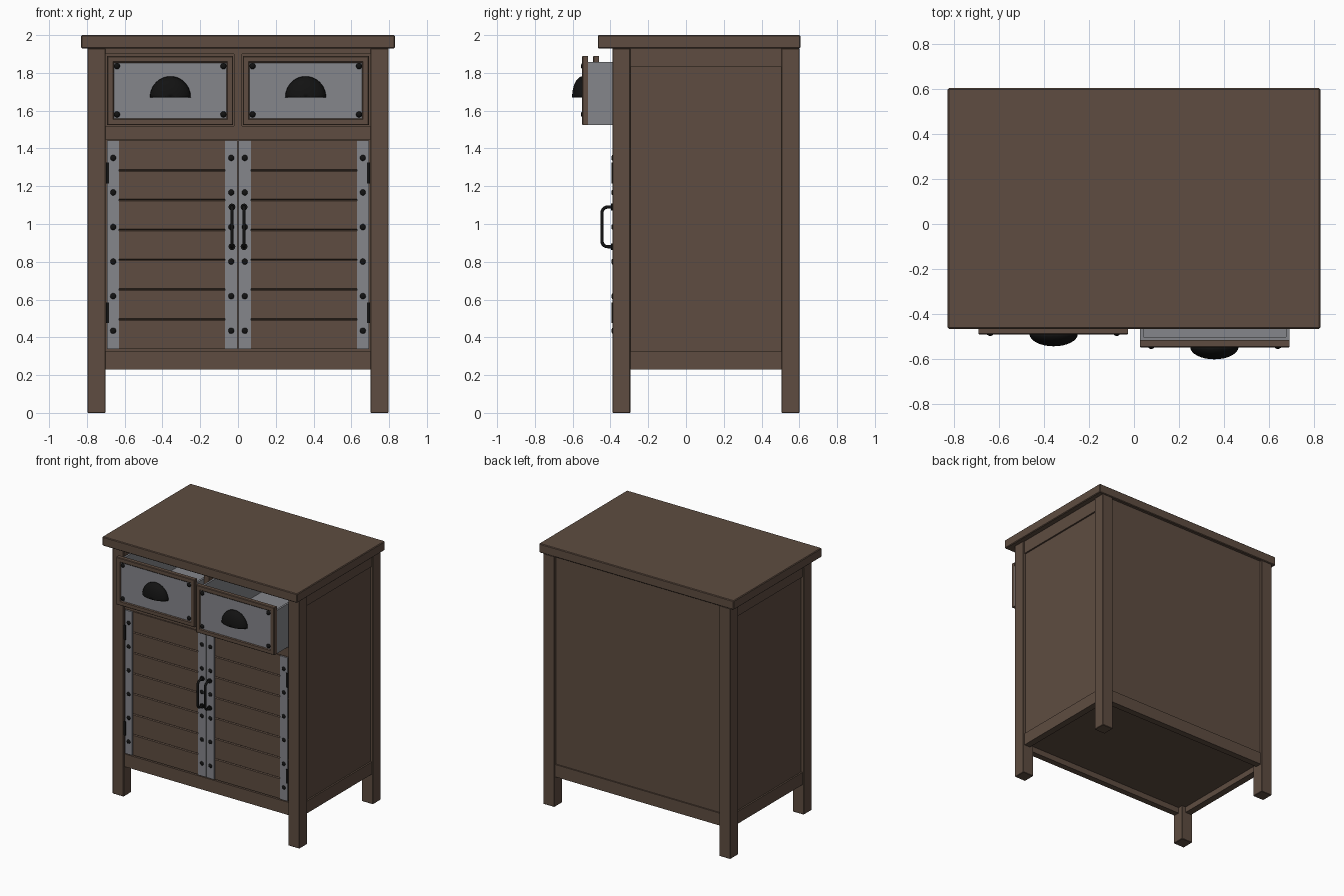
import bpy, bmesh, math
from mathutils import Matrix

if "Cube" in bpy.data.objects:
    bpy.data.objects.remove(bpy.data.objects["Cube"])


def material(name, rgb):
    m = bpy.data.materials.new(name)
    m.diffuse_color = (*rgb, 1)
    m.use_nodes = True
    m.node_tree.nodes["Principled BSDF"].inputs["Base Color"].default_value = m.diffuse_color
    return m


WOOD = material("brown wood", (0.112, 0.073, 0.052))
METAL = material("grey metal", (0.235, 0.24, 0.26))
BLACK = material("black iron", (0.006, 0.006, 0.006))


def finish(name, bm, mat, smooth=False):
    bmesh.ops.recalc_face_normals(bm, faces=bm.faces)
    me = bpy.data.meshes.new(name)
    bm.to_mesh(me)
    bm.free()
    me.materials.append(mat)
    ob = bpy.data.objects.new(name, me)
    bpy.context.collection.objects.link(ob)
    if smooth:
        bpy.context.view_layer.objects.active = ob
        ob.select_set(True)
        bpy.ops.object.shade_smooth_by_angle(angle=math.radians(40))
        ob.select_set(False)
    return ob


def box(name, x, y, z, mat=WOOD, bevel=0.0):
    """Box from (min, max) ranges."""
    bm = bmesh.new()
    bmesh.ops.create_cube(bm, size=1)
    for v in bm.verts:
        v.co = [(a + b) / 2 + c * abs(b - a) for (a, b), c in zip((x, y, z), v.co)]
    if bevel:
        bmesh.ops.bevel(bm, geom=bm.edges[:], offset=bevel, segments=1, affect='EDGES')
    return finish(name, bm, mat)


def span(s, a, b):
    """x range mirrored by side s."""
    return tuple(sorted((s * a, s * b)))


def bolts(name, points, y, r=0.016, h=0.012):
    """Domed bolt heads facing the front."""
    bm = bmesh.new()
    for x, z in points:
        geo = bmesh.ops.create_uvsphere(bm, u_segments=12, v_segments=8, radius=1)
        for v in geo["verts"]:
            v.co = (x + v.co.x * r, y + v.co.y * h, z + v.co.z * r)
    return finish(name, bm, BLACK, True)


def extrude_x(name, profile, x, mat):
    """Closed (y, z) profile extruded along x."""
    bm = bmesh.new()
    face = bm.faces.new([bm.verts.new((x[0], y, z)) for y, z in profile])
    ext = bmesh.ops.extrude_face_region(bm, geom=[face])
    bmesh.ops.translate(bm, vec=(x[1] - x[0], 0, 0),
                        verts=[g for g in ext["geom"] if isinstance(g, bmesh.types.BMVert)])
    return finish(name, bm, mat)


def frame(name, x, y, z, w):
    """Mitred rectangular frame whose front slopes slightly inward."""
    bm = bmesh.new()
    loops = []
    for inset, depth in ((0, y[1]), (0, y[0] + 0.004), (0.004, y[0]), (w - 0.006, y[0]),
                         (w, y[0] + 0.006), (w, y[1])):
        loops.append([bm.verts.new((px, depth, pz)) for px, pz in (
            (x[0] + inset, z[0] + inset), (x[1] - inset, z[0] + inset),
            (x[1] - inset, z[1] - inset), (x[0] + inset, z[1] - inset))])
    for a, b in zip(loops, loops[1:] + loops[:1]):
        for i in range(4):
            j = (i + 1) % 4
            bm.faces.new((a[i], a[j], b[j], b[i]))
    return finish(name, bm, WOOD)


def cup_pull(name, cx, y, z):
    """Quarter ellipsoid shell, open underneath."""
    bm = bmesh.new()
    n, m = 24, 8
    grid = []
    for j in range(m + 1):
        e = j / m * math.pi / 2
        grid.append([bm.verts.new((cx - 0.108 * math.cos(t) * math.cos(e),
                                   y - 0.056 * math.sin(e),
                                   z + 0.111 * math.sin(t) * math.cos(e)))
                     for t in [math.pi * i / n for i in range(n + 1)]])
    for a, b in zip(grid, grid[1:]):
        for i in range(n):
            bm.faces.new((a[i], a[i + 1], b[i + 1], b[i]))
    bmesh.ops.remove_doubles(bm, verts=bm.verts[:], dist=1e-5)
    ob = finish(name, bm, BLACK, True)
    mod = ob.modifiers.new("thickness", 'SOLIDIFY')
    mod.thickness = 0.006
    mod.offset = -1
    return ob


def bar_handle(name, x, y0, y1, z0, z1, r=0.009, corner=0.03):
    """Round bar bent into a pull, swept along a y-z path."""
    path = [(y0, z0)]
    for cz, start in ((z0 + corner, 0), (z1 - corner, 1)):
        for i in range(6):
            t = (start + i / 5) * math.pi / 2
            path.append((y1 + corner - corner * math.sin(t), cz - corner * math.cos(t)))
    path.append((y0, z1))
    bm = bmesh.new()
    rings = []
    for i, (py, pz) in enumerate(path):
        a, b = path[max(i - 1, 0)], path[min(i + 1, len(path) - 1)]
        dy, dz = b[0] - a[0], b[1] - a[1]
        l = math.hypot(dy, dz)
        rings.append([bm.verts.new((x + r * math.cos(t), py - dz / l * r * math.sin(t),
                                    pz + dy / l * r * math.sin(t)))
                      for t in [2 * math.pi * k / 10 for k in range(10)]])
    for a, b in zip(rings, rings[1:]):
        for k in range(10):
            bm.faces.new((a[k], a[(k + 1) % 10], b[(k + 1) % 10], b[k]))
    # round mounting discs
    for pz in (z0, z1):
        bmesh.ops.create_cone(bm, cap_ends=True, segments=16, radius1=0.018, radius2=0.018,
                              depth=0.01, matrix=Matrix.Translation((x, y0 - 0.002, pz))
                              @ Matrix.Rotation(math.pi / 2, 4, 'X'))
    return finish(name, bm, BLACK, True)


# Carcass
box("table_top", (-0.83, 0.83), (-0.467, 0.605), (1.93, 2.0), bevel=0.005)
for s, side in ((-1, "left"), (1, "right")):
    for label, y in (("front", (-0.39, -0.295)), ("back", (0.505, 0.6))):
        box(f"{side}_{label}_leg", span(s, 0.702, 0.797), y, (0, 1.93), bevel=0.003)
    box(f"{side}_panel", span(s, 0.745, 0.775), (-0.3, 0.51), (0.3, 1.9))
    for label, z in (("bottom", (0.23, 0.325)), ("top", (1.83, 1.93))):
        box(f"{side}_{label}_rail", span(s, 0.735, 0.787), (-0.3, 0.51), z)
box("back_panel", (-0.71, 0.71), (0.55, 0.58), (0.3, 1.93))
box("back_bottom_rail", (-0.71, 0.71), (0.54, 0.59), (0.23, 0.325))
box("bottom_board", (-0.74, 0.74), (-0.35, 0.56), (0.275, 0.31))
box("front_bottom_rail", (-0.71, 0.71), (-0.382, -0.335), (0.23, 0.328))
box("front_middle_rail", (-0.71, 0.71), (-0.382, -0.31), (1.447, 1.52))
box("front_top_rail", (-0.71, 0.71), (-0.382, -0.32), (1.9, 1.93))
box("drawer_divider", (-0.022, 0.022), (-0.382, -0.32), (1.52, 1.9))
box("drawer_shelf", (-0.74, 0.74), (-0.32, 0.55), (1.49, 1.515))

# Doors with grooved planks, metal straps, bolts, hinges and handles
Z0, Z1, PLANKS = 0.337, 1.442, 7
for s, side in ((-1, "left"), (1, "right")):
    prof = [(-0.34, Z1), (-0.34, Z0), (-0.381, Z0)]
    step = (Z1 - Z0) / PLANKS
    for i in range(1, PLANKS):
        z = Z0 + i * step
        prof += [(-0.381, z - 0.005), (-0.373, z), (-0.381, z + 0.005)]
    prof.append((-0.381, Z1))
    extrude_x(f"{side}_door", prof, span(s, 0.002, 0.693), WOOD)
    for label, a, b in (("inner", 0.002, 0.069), ("outer", 0.63, 0.693)):
        box(f"{side}_{label}_strap", span(s, a, b), (-0.388, -0.379), (Z0, Z1), METAL)
    bolts(f"{side}_door_bolts",
          [(s * x, 0.435 + i * 0.183) for x in (0.036, 0.661) for i in range(6)], -0.387, h=0.008)
    for label, z in (("lower", (0.477, 0.585)), ("upper", (1.215, 1.326))):
        box(f"{side}_{label}_hinge", span(s, 0.683, 0.7), (-0.394, -0.375), z, BLACK)
    bar_handle(f"{side}_door_handle", s * 0.032, -0.389, -0.445, 0.88, 1.09)

# Drawers, the right one pulled further out
for s, side, y in ((-1, "left", -0.492), (1, "right", -0.55)):
    X, Z = span(s, 0.026, 0.693), (1.523, 1.889)
    back = y + 0.8
    frame(f"{side}_drawer_frame", X, (y, y + 0.032), Z, 0.036)
    box(f"{side}_drawer_plate", (X[0] + 0.03, X[1] - 0.03), (y + 0.007, y + 0.03),
        (Z[0] + 0.03, Z[1] - 0.03), METAL)
    bz = (1.523, 1.857)
    for label, a, b in (("inner", 0.027, 0.042), ("outer", 0.677, 0.692)):
        box(f"{side}_drawer_{label}_side", span(s, a, b), (y + 0.032, back), bz, METAL)
    box(f"{side}_drawer_front", span(s, 0.042, 0.677), (y + 0.031, y + 0.046), bz, METAL)
    box(f"{side}_drawer_back", span(s, 0.042, 0.677), (back - 0.015, back), bz, METAL)
    box(f"{side}_drawer_bottom", span(s, 0.042, 0.677), (y + 0.046, back - 0.015),
        (1.525, 1.54), METAL)
    bolts(f"{side}_drawer_bolts",
          [(s * x, z) for x in (0.077, 0.641) for z in (1.58, 1.836)], y + 0.005)
    cup_pull(f"{side}_cup_pull", s * 0.358, y + 0.003, 1.671)
